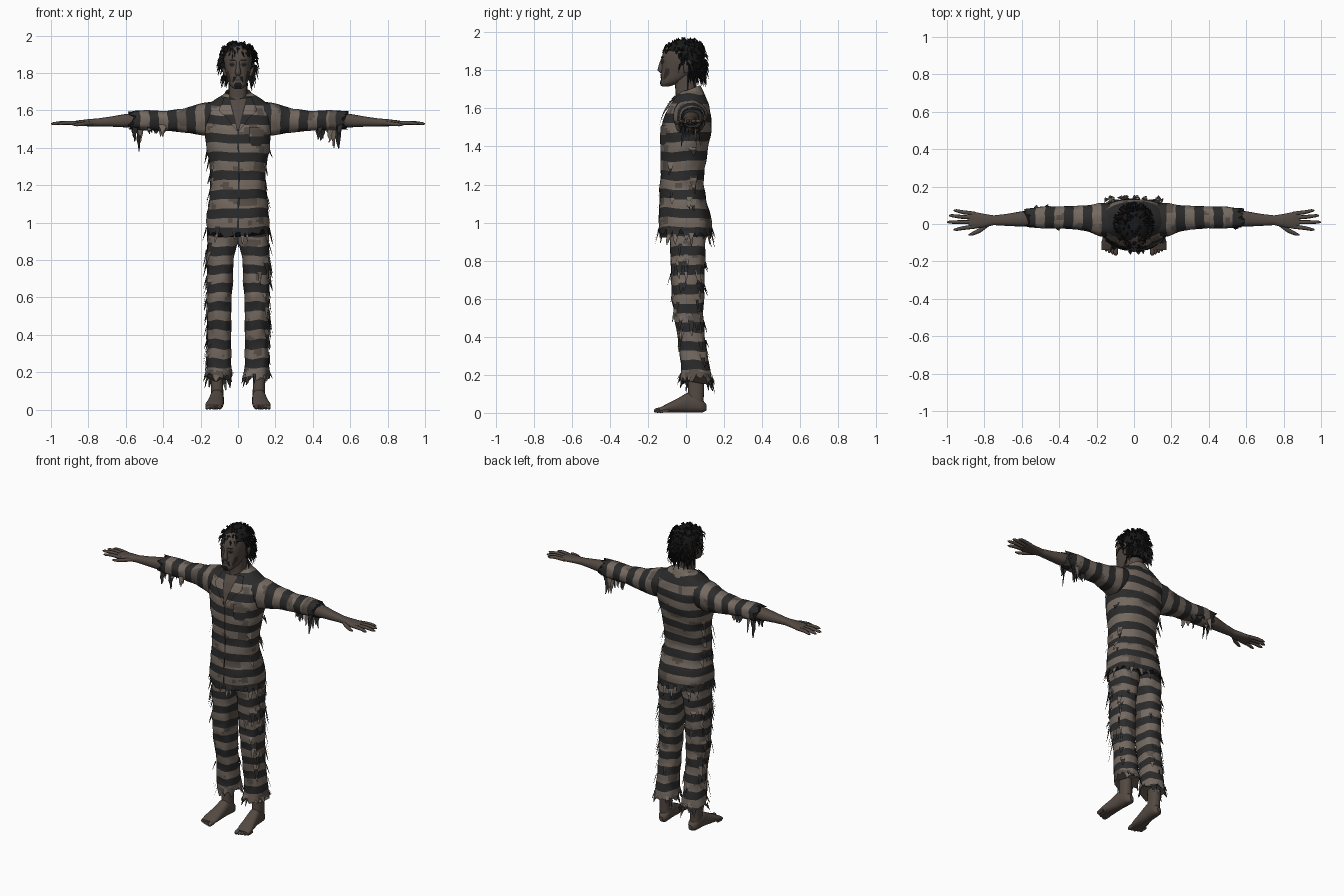
import bpy, bmesh, math, random
from mathutils import Vector, noise

if "Cube" in bpy.data.objects:
    bpy.data.objects.remove(bpy.data.objects["Cube"])

random.seed(7)
PALE, DARK, GRIME, SKIN, SHADE, HAIR = range(6)
MATS = []
for nm, c in [("pale_cloth", (.175, .142, .118)), ("dark_cloth", (.024, .024, .024)),
              ("grimy_cloth", (.10, .08, .066)), ("skin", (.088, .067, .055)),
              ("dark_skin", (.032, .025, .021)), ("hair_black", (.009, .009, .009))]:
    m = bpy.data.materials.new(nm)
    m.diffuse_color = (*c, 1)
    m.use_nodes = True
    m.node_tree.nodes["Principled BSDF"].inputs["Base Color"].default_value = m.diffuse_color
    MATS.append(m)

AXES = {'z': lambda t, u, v: (u, v, t), 'x': lambda t, u, v: (t, u, v), 'y': lambda t, u, v: (u, t, v)}
E = .85  # slightly boxy ellipse


def finish(name, bm, normals=True):
    if normals:
        bmesh.ops.recalc_face_normals(bm, faces=bm.faces)
    me = bpy.data.meshes.new(name)
    bm.to_mesh(me)
    bm.free()
    for m in MATS:
        me.materials.append(m)
    bpy.context.collection.objects.link(bpy.data.objects.new(name, me))


def at(keys, t):
    for a, b in zip(keys, keys[1:]):
        if t <= b[0]:
            f = max(0, (t - a[0]) / (b[0] - a[0]))
            return [x + (y - x) * f for x, y in zip(a[1:], b[1:])]
    return keys[-1][1:]


def pw(x):
    return math.copysign(abs(x) ** E, x)


def solid(m):
    return lambda t, p: m


def stripe(t, p):
    if .25 <= (t / .1) % 1 < .75:
        return DARK
    return GRIME if noise.noise(p * 13) > .33 else PALE


def loft(bm, keys, axis='z', n=20, step=.0125, col=solid(SKIN), fold=0, wob=0, side=1, rag=None):
    """Skin elliptical sections (t, centre1, centre2, radius1, radius2) along an axis."""
    t0, t1 = keys[0][0], keys[-1][0]
    ts = [t0] + [k * step for k in range(-200, 400) if t0 + .002 < k * step < t1 - .002] + [t1]
    rings = []
    for t in ts:
        c1, c2, r1, r2 = at(keys, t)
        ring = []
        for j in range(n):
            a = math.tau * j / n
            q = Vector((math.cos(a) * 2, math.sin(a) * 2, t * 14))
            k = 1 + fold * noise.noise(q)
            tt = t + wob * (math.sin(2 * a + t * 9) + .6 * math.sin(5 * a + t * 5))
            if rag is not None and t == ts[rag]:
                tt += random.uniform(-.03, .02) * (1 if rag == 0 else -1)
            x, y, z = AXES[axis](tt, c1 + r1 * k * pw(math.cos(a)), c2 + r2 * k * pw(math.sin(a)))
            ring.append(bm.verts.new((x * side, y, z)))
        rings.append(ring)
    for i in range(len(ts) - 1):
        for j in range(n):
            k = (j + 1) % n
            f = bm.faces.new((rings[i][j], rings[i][k], rings[i + 1][k], rings[i + 1][j]))
            f.smooth = True
            f.material_index = col((ts[i] + ts[i + 1]) / 2, f.calc_center_median())
    for i in (0, -1):
        f = bm.faces.new(rings[i])
        f.material_index = col(ts[i], f.calc_center_median())


def patch(bm, rows, keys, col, off, side=1, cols=5):
    """Thin plate of rows (z, x0, x1) laid on the front of a lofted part."""
    N = max(2, int((rows[-1][0] - rows[0][0]) / .0125))
    grid = []
    for i in range(N + 1):
        z = rows[0][0] + (rows[-1][0] - rows[0][0]) * i / N
        x0, x1 = at(rows, z)
        cx, cy, rx, ry = at(keys, z)
        line = []
        for j in range(cols + 1):
            x = x0 + (x1 - x0) * j / cols
            c = min(1, abs(x / rx)) ** (1 / E)
            line.append(bm.verts.new((x * side, cy - ry * max(0, 1 - c * c) ** (E / 2) - off, z)))
        grid.append(line)
    for a, b in zip(grid, grid[1:]):
        for j in range(cols):
            v = (a[j], a[j + 1], b[j + 1], b[j])
            f = bm.faces.new(v if side > 0 else v[::-1])
            f.material_index = col(f.calc_center_median().z, f.calc_center_median())


def tatter(bm, p, tan, out, w, L, col=stripe):
    """Hanging pointed strip of cloth."""
    prev = None
    for k in range(5):
        q = p + Vector((0, 0, -L * k / 4)) + out * (.02 * k / 4) + tan * random.uniform(-.004, .004)
        h = tan * (w / 2 * max(.06, 1 - k / 4) ** .7)
        row = (bm.verts.new(q - h), bm.verts.new(q + h))
        if prev:
            f = bm.faces.new((prev[0], prev[1], row[1], row[0]))
            f.material_index = col(q.z, q)
        prev = row


def tatters(bm, keys, count, zs, angles, L, side=1):
    for _ in range(count):
        z, a = random.uniform(*zs), random.uniform(*angles)
        c1, c2, r1, r2 = at(keys, z)
        p = Vector(((c1 + r1 * pw(math.cos(a))) * side, c2 + r2 * pw(math.sin(a)), z))
        out = Vector((math.cos(a) * side, math.sin(a), 0))
        tatter(bm, p + out * .002, Vector((-out.y, out.x, 0)), out, random.uniform(.02, .045), random.uniform(*L))


def strand(bm, pts, r):
    d = pts[-1] - pts[0]
    u = d.orthogonal().normalized()
    v = d.cross(u).normalized()
    rings = [[bm.verts.new(p + (u * math.cos(a) + v * math.sin(a)) * r * k) for a in (0, 2.09, 4.19)]
             for p, k in zip(pts, (1, .75, .08))]
    for a, b in zip(rings, rings[1:]):
        for j in range(3):
            bm.faces.new((a[j], a[(j + 1) % 3], b[(j + 1) % 3], b[j])).material_index = HAIR


# shirt body with ragged hem
TORSO = [(.95, 0, -.003, .168, .136), (1.0, 0, -.003, .17, .14), (1.1, 0, -.015, .158, .126),
         (1.2, 0, -.022, .147, .114), (1.28, 0, -.018, .148, .116), (1.4, 0, -.008, .168, .127),
         (1.5, 0, .002, .182, .131), (1.57, 0, .01, .19, .121), (1.62, 0, .018, .172, .104),
         (1.66, 0, .025, .12, .08), (1.69, 0, .03, .07, .058)]
bm = bmesh.new()
loft(bm, TORSO, n=48, col=stripe, fold=.05, wob=.004, rag=0)
tatters(bm, TORSO, 26, (.95, .98), (0, math.tau), (.04, .09))
tatters(bm, TORSO, 10, (1.1, 1.4), (-.5, .5), (.04, .1))
tatters(bm, TORSO, 10, (1.1, 1.4), (2.6, 3.7), (.04, .1))
finish("shirt", bm)

# open neck, button placket, lapels, pocket
bm = bmesh.new()
patch(bm, [(1.5, -.004, .004), (1.56, -.024, .024), (1.66, -.05, .05)], TORSO, solid(SKIN), .007, cols=8)
finish("chest_skin", bm, False)
bm = bmesh.new()
patch(bm, [(.97, -.005, .004), (1.25, .002, .01), (1.5, -.004, .004)], TORSO, solid(DARK), .007, cols=2)
finish("placket", bm, False)
bm = bmesh.new()
for s in (-1, 1):
    patch(bm, [(1.49, .003, .007), (1.56, .022, .06), (1.6, .032, .105), (1.63, .04, .09), (1.668, .048, .075)],
          TORSO, stripe, .013, s)
    patch(bm, [(1.49, .001, .005), (1.56, .017, .023), (1.668, .044, .05)], TORSO, solid(DARK), .015, s, 1)
finish("lapels", bm, False)
bm = bmesh.new()
patch(bm, [(1.41, .075, .12), (1.43, .06, .135), (1.51, .06, .135)], TORSO, lambda t, p: stripe(t + .015, p), .009)
finish("pocket", bm, False)

# collar band, higher at the back
bm = bmesh.new()
rows = []
for i in range(21):
    a = math.radians(-50 + 280 * i / 20)
    h = .5 + .5 * math.sin(a)
    rows.append([bm.verts.new((r * math.cos(a), .012 + r * .92 * math.sin(a), z + h * .05))
                 for r, z in ((.1, 1.61), (.084, 1.645), (.068, 1.672), (.064, 1.64))])
for a, b in zip(rows, rows[1:]):
    for j in range(3):
        bm.faces.new((a[j], b[j], b[j + 1], a[j + 1])).material_index = DARK if j == 2 else PALE
finish("collar", bm)

# sleeves, trousers, arms, hands, legs and feet
SLEEVE = [(.1, .02, 1.565, .09, .085), (.18, .022, 1.555, .085, .088), (.24, .028, 1.548, .073, .076),
          (.3, .034, 1.545, .064, .062), (.4, .035, 1.545, .058, .052), (.5, .035, 1.548, .058, .053),
          (.56, .034, 1.548, .052, .05)]
LEG = [(.18, .1, .055, .068, .08), (.35, .1, .035, .063, .07), (.5, .1, .015, .063, .076),
       (.6, .1, .01, .066, .084), (.8, .094, .009, .072, .09), (.9, .085, .008, .082, .094), (1.0, .08, 0, .08, .09)]
ARM = [(.48, .03, 1.55, .042, .04), (.6, .027, 1.545, .041, .036), (.68, .022, 1.54, .032, .027),
       (.75, .02, 1.536, .026, .021), (.8, .018, 1.534, .036, .019), (.86, .02, 1.531, .046, .015), (.885, .021, 1.53, .042, .01)]
FOOT = [(-.14, .13, .014, .044, .012), (-.1, .126, .025, .048, .023), (-.04, .118, .04, .042, .038),
        (.01, .113, .055, .037, .053), (.06, .11, .048, .036, .046), (.09, .108, .034, .03, .032), (.108, .107, .028, .012, .015)]
for s, tag in ((-1, "left"), (1, "right")):
    bm = bmesh.new()
    loft(bm, SLEEVE, 'x', 32, col=stripe, fold=.09, wob=.003, side=s, rag=-1)
    for _ in range(14):
        x = random.uniform(.4, .56)
        c1, c2, r1, r2 = at(SLEEVE, x)
        y = random.uniform(-.9, .9)
        p = Vector((x * s, c1 + r1 * y, c2 - r2 * .9 * math.sqrt(1 - y * y)))
        tan = Vector((1, random.uniform(-.8, .8), 0)).normalized()
        tatter(bm, p, tan, Vector((0, y, 0)), .035, random.uniform(.03, .07 + .06 * (x > .48)),
               lambda t, q: stripe(abs(q.x), q))
    finish(tag + "_sleeve", bm)

    bm = bmesh.new()
    loft(bm, LEG, n=32, col=stripe, fold=.1, wob=.004, side=s, rag=0)
    tatters(bm, LEG, 14, (.17, .21), (0, math.tau), (.03, .07), s)
    tatters(bm, LEG, 24, (.3, .9), (-.9, .7), (.05, .12), s)
    tatters(bm, LEG, 8, (.3, .8), (-1.9, 2.4), (.04, .08), s)
    finish(tag + "_trouser_leg", bm)

    bm = bmesh.new()
    loft(bm, ARM, 'x', side=s)
    for y0, y1, tip in ((.055, .072, .965), (.033, .045, .99), (.01, .01, 1.0), (-.014, -.03, .965)):
        m = (.87 + tip) / 2
        loft(bm, [(.85, y0, 1.531, .011, .011), (m, (y0 + y1) / 2, 1.534, .0105, .0105),
                  (tip - .012, y1, 1.529, .008, .008), (tip, y1, 1.528, .003, .003)], 'x', 8, side=s)
    loft(bm, [(.775, .0, 1.532, .012, .012), (.82, -.032, 1.528, .014, .012),
              (.865, -.053, 1.524, .01, .009), (.885, -.058, 1.523, .003, .003)], 'x', 8, side=s)
    finish(tag + "_arm", bm)

    bm = bmesh.new()
    loft(bm, [(.04, .11, .05, .034, .042), (.11, .112, .052, .033, .042), (.2, .113, .055, .034, .043),
              (.4, .105, .03, .045, .05)], side=s)
    loft(bm, FOOT, 'y', side=s)
    for i in range(5):  # toes, big one inside
        x, r, y = .098 + .017 * i, (.013, .009, .009, .008, .008)[i], -.168 + .006 * i + .004 * (i > 2)
        loft(bm, [(y, x, r * .8, r * .4, r * .4), (y + .008, x, r, r, r), (y + .05, x, r + .003, r, r)], 'y', 8, side=s)
    finish(tag + "_foot", bm)

# head, neck, nose, ears
HEAD = [(1.715, 0, -.108, .02, .018), (1.73, 0, -.088, .042, .046), (1.76, 0, -.06, .055, .07),
        (1.8, 0, -.035, .065, .094), (1.84, 0, -.027, .073, .1), (1.87, 0, -.022, .075, .106),
        (1.91, 0, -.018, .073, .096), (1.94, 0, -.012, .058, .075), (1.96, 0, 0, .025, .03)]
bm = bmesh.new()
loft(bm, HEAD, n=32)
loft(bm, [(1.58, 0, -.02, .06, .06), (1.66, 0, .0, .05, .053), (1.79, 0, -.003, .05, .06)])
loft(bm, [(1.786, 0, -.125, .01, .01), (1.8, 0, -.132, .017, .018), (1.83, 0, -.127, .011, .016),
          (1.868, 0, -.12, .008, .008)], n=12)
for s in (-1, 1):
    loft(bm, [(1.785, .066, 0, .008, .01), (1.81, .074, .004, .01, .018), (1.84, .08, .008, .01, .022),
              (1.855, .078, .008, .006, .012)], n=10, side=s)
finish("head", bm)

# eyes, brows, hollow cheeks, moustache and goatee
bm = bmesh.new()
for s in (-1, 1):
    patch(bm, [(1.832, .024, .038), (1.845, .016, .048), (1.857, .022, .044)], HEAD, solid(SHADE), .003, s)
    patch(bm, [(1.841, .024, .04), (1.848, .024, .04)], HEAD, solid(HAIR), .005, s)
    patch(bm, [(1.864, .012, .04), (1.873, .014, .05)], HEAD, solid(HAIR), .004, s)
    patch(bm, [(1.752, .036, .044), (1.78, .042, .056), (1.81, .05, .06)], HEAD, solid(SHADE), .003, s)
    patch(bm, [(1.75, .024, .03), (1.782, .004, .026)], HEAD, solid(HAIR), .004, s)
patch(bm, [(1.76, -.02, .02), (1.766, -.02, .02)], HEAD, solid(SHADE), .003)
patch(bm, [(1.717, -.014, .014), (1.735, -.024, .024), (1.75, -.012, .012)], HEAD, solid(HAIR), .004)
finish("face_details", bm, False)

# hair cap cut open for the face, plus shaggy strands
CAP = [(1.76, 0, .035, .055, .045), (1.8, 0, .02, .078, .07), (1.86, 0, .003, .086, .09),
       (1.91, 0, -.008, .083, .097), (1.94, 0, -.006, .066, .078), (1.963, 0, 0, .025, .03)]
bm = bmesh.new()
loft(bm, CAP, n=32, col=solid(HAIR), fold=.08)
gone = [f for f in bm.faces if (c := f.calc_center_median()).z < 1.895 and c.y < -.035 or c.z < 1.83 and c.y < .01]
bmesh.ops.delete(bm, geom=gone, context='FACES')
for _ in range(330):
    a, z = random.uniform(0, math.tau), random.uniform(1.77, 1.962)
    c1, c2, r1, r2 = at(CAP, z)
    p = Vector((r1 * math.cos(a), c2 + r2 * math.sin(a), z))
    if p.y < -.035 and z < 1.895 or p.y < .01 and z < 1.84:
        continue
    d = (p - Vector((0, 0, 1.86))).normalized()
    d = (d + Vector([random.uniform(-.4, .4) for _ in range(3)])).normalized()
    drop = random.uniform(.015, .045)
    p1 = p + d * .016 + Vector((0, 0, -drop * .2))
    strand(bm, [p - d * .01, p1, p1 + d * .014 + Vector((0, 0, -drop))], .008)
finish("hair", bm)
